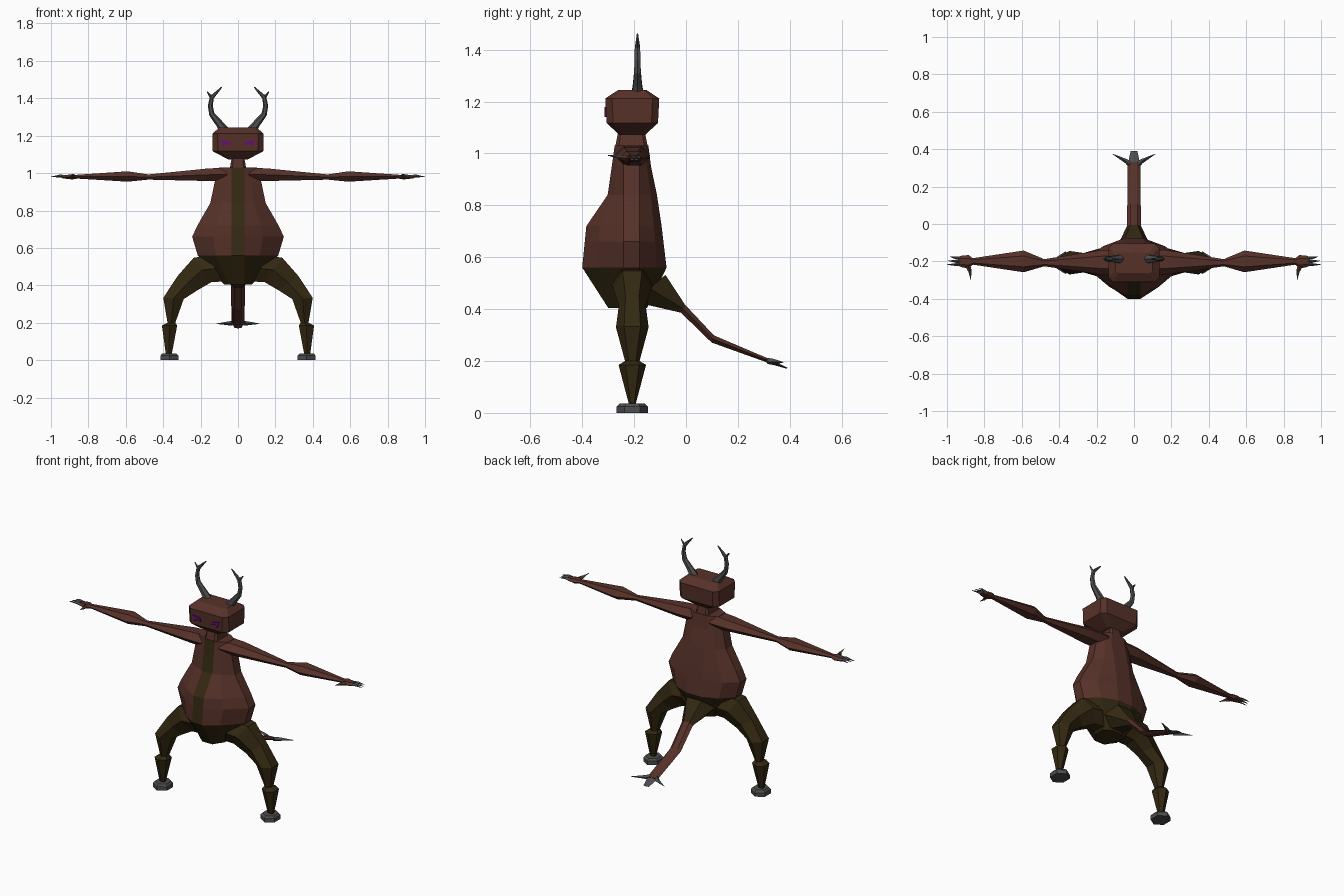
import bpy, bmesh, math
from mathutils import Vector as V

if "Cube" in bpy.data.objects:
    bpy.data.objects.remove(bpy.data.objects["Cube"])


def material(name, rgb):
    m = bpy.data.materials.new(name)
    m.diffuse_color = (*rgb, 1)
    m.use_nodes = True
    m.node_tree.nodes["Principled BSDF"].inputs["Base Color"].default_value = m.diffuse_color
    return m


BROWN = material("reddish brown", (.094, .031, .022))
OLIVE = material("dark olive", (.034, .022, .006))
GREY = material("horn grey", (.075, .075, .077))
PURPLE = material("eye purple", (.13, .004, .2))


def loft(name, rings, mat, mat2=None, rule=None):
    """Skin a list of equal-length rings; faces passing the rule use mat2."""
    bm = bmesh.new()
    rows = [[bm.verts.new(p) for p in r] for r in rings]
    n = len(rows[0])
    for a, b in zip(rows, rows[1:]):
        for i in range(n):
            bm.faces.new((a[i], a[(i + 1) % n], b[(i + 1) % n], b[i]))
    bm.faces.new(rows[0][::-1])
    bm.faces.new(rows[-1])
    bmesh.ops.recalc_face_normals(bm, faces=bm.faces)
    if rule:
        for f in bm.faces:
            f.material_index = int(rule(f.calc_center_median()))
    me = bpy.data.meshes.new(name)
    bm.to_mesh(me)
    bm.free()
    me.materials.append(mat)
    if mat2:
        me.materials.append(mat2)
    ob = bpy.data.objects.new(name, me)
    bpy.context.collection.objects.link(ob)
    return ob


def ring(c, u, v, n=6):
    """Polygon ring around c spanned by half-axes u and v."""
    return [V(c) + V(u) * math.cos(t) + V(v) * math.sin(t)
            for t in (2 * math.pi * i / n for i in range(n))]


def spike(name, points, radii, mat, n=4):
    """Tapered tube through points; cross-sections face the path."""
    pts = [V(p) for p in points]
    rings = []
    for i, (p, r) in enumerate(zip(pts, radii)):
        d = (pts[min(i + 1, len(pts) - 1)] - pts[max(i - 1, 0)]).normalized()
        u = d.cross(V((0, 1, 0) if abs(d.y) < .8 else (0, 0, 1))).normalized()
        rings.append(ring(p, u * r, d.cross(u) * r, n))
    return loft(name, rings, mat)


def octagon(z, x, y, cx, cy, yc):
    """Box section with chamfered corners."""
    pts = [(cx, -y), (x, -cy), (x, cy), (cx, y), (-cx, y), (-x, cy), (-x, -cy), (-cx, -y)]
    return [V((a, yc + b, z)) for a, b in pts]


# Torso: pot belly with dark chest stripe and dark pelvis
def torso_ring(z, w, yf, yb, ys=(-.24, -.18)):
    half = [(.035, yf), (.5 * w + .01, yf + .36 * (ys[0] - yf)), (w, ys[0]),
            (w, ys[1]), (.68 * w, yb + .35 * (ys[1] - yb)), (min(.05, .4 * w), yb)]
    return [V((x, y, z)) for x, y in half] + [V((-x, y, z)) for x, y in half[::-1]]


loft("torso", [torso_ring(*a) for a in (
    (.405, .075, -.30, -.15), (.56, .215, -.40, -.075), (.66, .245, -.39, -.087),
    (.72, .217, -.384, -.094), (.84, .148, -.302, -.112), (.95, .125, -.286, -.135),
    (1.03, .1, -.275, -.145))],
    BROWN, OLIVE, lambda c: c.z < .56 or (abs(c.x) < .005 and c.y < -.25 and c.z < 1.02))

# Neck and head
loft("neck", [octagon(1.02, .045, .064, .03, .05, -.21),
              octagon(1.09, .032, .05, .025, .04, -.21)], BROWN)
loft("head", [octagon(1.072, .05, .05, .04, .035, -.207),
              octagon(1.117, .135, .099, .105, .074, -.207),
              octagon(1.212, .135, .104, .11, .078, -.207),
              octagon(1.244, .1, .055, .085, .042, -.207)], BROWN)

# Tail: dark root, brown length, flat clawed end
loft("tail", [ring(c, (w, 0, 0), v) for c, w, v in (
    ((0, -.14, .48), .1, (0, .07, .06)),
    ((0, -.012, .402), .038, (0, .009, .018)),
    ((0, .103, .285), .036, (0, .005, .016)),
    ((0, .33, .196), .034, (0, .003, .008)))],
    BROWN, OLIVE, lambda c: c.y < -.02)
loft("tail_middle_claw", [ring((0, .325, .197), (.032, 0, 0), (0, .003, .008), 4),
                          ring((0, .39, .172), (.018, 0, 0), (0, .001, .002), 4)], GREY)

for s, side in ((-1, "left"), (1, "right")):
    # Arms
    loft(f"{side}_arm", [ring((s * x, y, z), (0, ry, 0), (0, 0, rz)) for x, y, z, ry, rz in (
        (.06, -.207, .993, .068, .043), (.17, -.205, .991, .066, .038),
        (.48, -.207, .979, .019, .016), (.59, -.2, .982, .058, .032),
        (.87, -.2, .981, .016, .011))], BROWN)

    # Hand with clawed fingers and thumb
    loft(f"{side}_hand", [ring((s * x, y, .98), (0, ry, 0), (0, 0, rz)) for x, y, ry, rz in (
        (.86, -.2, .016, .011), (.885, -.202, .036, .016), (.925, -.2, .03, .011),
        (.94, -.2, .022, .008))], BROWN)
    for name, y0, y1, x1 in (("back", -.182, -.174, .985), ("middle", -.2, -.196, .995),
                             ("front", -.217, -.217, 1.0)):
        spike(f"{side}_{name}_finger_claw",
              [(s * .925, y0, .98), (s * .95, y0, .985), (s * x1, y1, .98)],
              (.009, .008, .001), GREY)
    spike(f"{side}_thumb", [(s * .89, -.22, .98), (s * .878, -.25, .985)], (.014, .01), BROWN)
    spike(f"{side}_thumb_claw", [(s * .878, -.248, .985), (s * .872, -.3, .992)],
          (.009, .001), GREY)

    # Legs
    loft(f"{side}_leg", [ring((s * x, -.207, z), (0, ry, 0), (s * ux, 0, uz))
                         for x, z, ry, ux, uz in (
        (.12, .49, .08, .05, .08), (.19, .482, .075, .055, .075),
        (.27, .412, .052, .06, .045), (.345, .33, .063, .063, .004),
        (.356, .2, .028, .024, 0), (.366, .185, .053, .047, 0),
        (.37, .03, .012, .018, 0))], OLIVE)
    loft(f"{side}_foot", [ring((s * .367, -.207, z), (0, .06 * k, 0), (.055 * k, 0, 0))
                          for z, k in ((0, 1), (.024, 1), (.036, .8))], GREY)

    # Forked horns
    hy = -.187
    spike(f"{side}_horn", [(s * .075, hy, 1.23), (s * .1, hy, 1.265), (s * .14, hy, 1.315),
                           (s * .148, hy, 1.36), (s * .14, hy, 1.405), (s * .087, hy, 1.46)],
          (.026, .02, .015, .013, .012, .003), GREY, 6)
    spike(f"{side}_horn_tine", [(s * .138, hy, 1.4), (s * .165, hy, 1.435)],
          (.011, .003), GREY)

    # Slanted eyes as thin plates
    eye = [(.093, 1.178), (.04, 1.166), (.038, 1.147), (.064, 1.157), (.075, 1.14)]
    loft(f"{side}_eye", [[V((s * x, y, z)) for x, z in eye] for y in (-.314, -.306)], PURPLE)

    # Side claws of the tail
    spike(f"{side}_tail_claw", [(s * .022, .315, .2), (s * .04, .335, .197),
                                (s * .115, .375, .195)], (.012, .012, .001), GREY)
